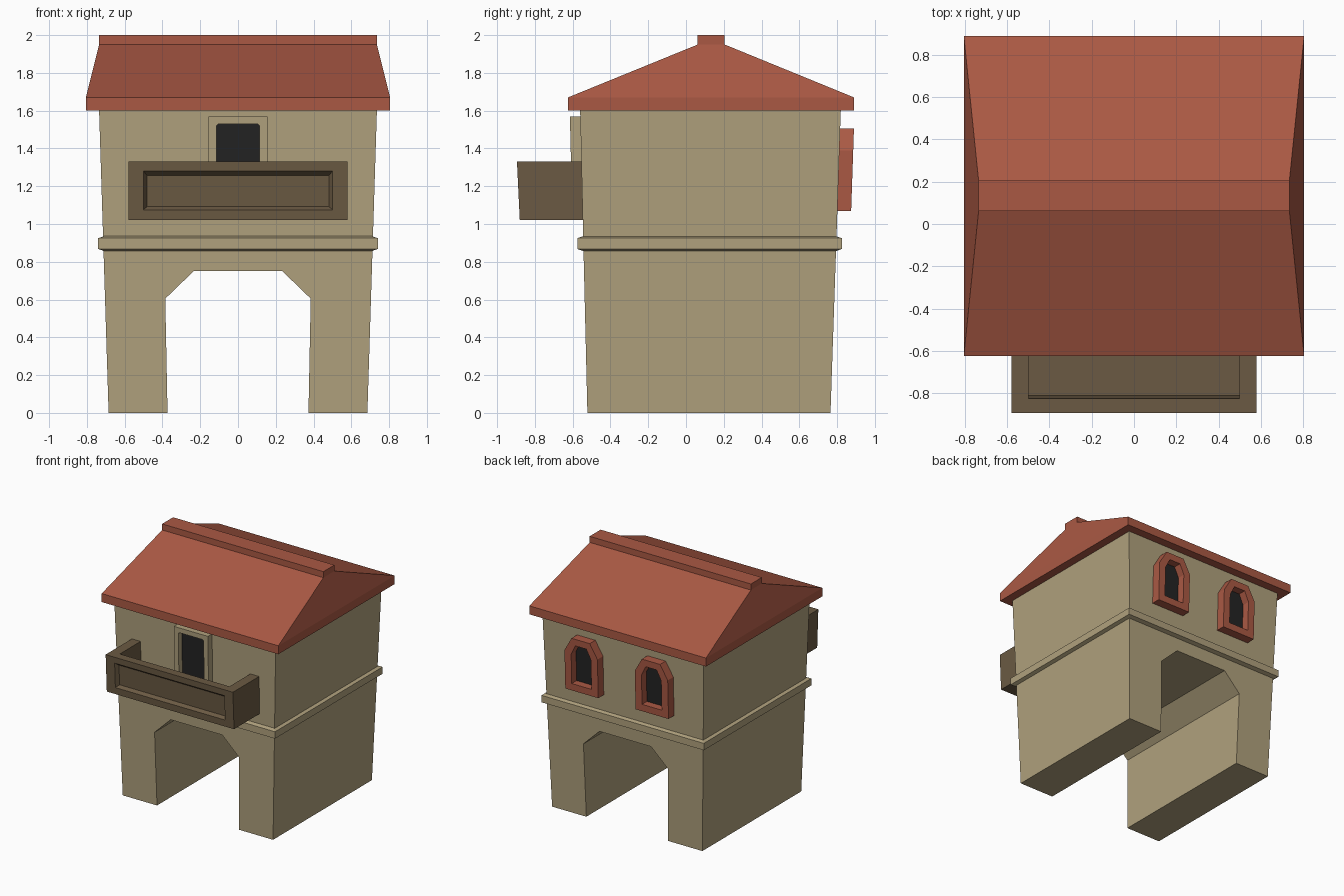
import bpy, bmesh

if "Cube" in bpy.data.objects:
    bpy.data.objects.remove(bpy.data.objects["Cube"])


def material(name, rgb):
    lin = [((c / 255 + 0.055) / 1.055) ** 2.4 for c in rgb]
    m = bpy.data.materials.new(name)
    m.diffuse_color = (*lin, 1)
    m.use_nodes = True
    m.node_tree.nodes["Principled BSDF"].inputs["Base Color"].default_value = m.diffuse_color
    return m


TAN = material("tan plaster", (176, 161, 125))
RED = material("red roof tile", (170, 89, 68))
BROWN = material("brown wood", (107, 90, 67))
DARK = material("dark opening", (35, 35, 35))


# Leaning wall planes: y as a function of height, pushed outward by d
def front(d=0.0):
    return lambda z: -0.522 - 0.024 * z - d


def back(d=0.0):
    return lambda z: 0.765 + 0.034 * z + d


def finish(name, bm, mat):
    bmesh.ops.recalc_face_normals(bm, faces=bm.faces)
    me = bpy.data.meshes.new(name)
    bm.to_mesh(me)
    bm.free()
    me.materials.append(mat)
    ob = bpy.data.objects.new(name, me)
    bpy.context.collection.objects.link(ob)
    return ob


def loop(bm, pts, yfun):
    return [bm.verts.new((x, yfun(z), z)) for x, z in pts]


def bridge(bm, a, b):
    n = len(a)
    for i in range(n):
        j = (i + 1) % n
        bm.faces.new((a[i], a[j], b[j], b[i]))


def prism(name, pts, y0, y1, mat):
    """Front-view outline extruded between two leaning planes."""
    bm = bmesh.new()
    a, b = loop(bm, pts, y0), loop(bm, pts, y1)
    bm.faces.new(a)
    bm.faces.new(b)
    bridge(bm, a, b)
    return finish(name, bm, mat)


def ring(name, outer, inner, y0, y1, mat, inner_deep=None):
    """Frame with a hole; the hole may narrow with depth."""
    bm = bmesh.new()
    loops = [loop(bm, outer, y0), loop(bm, inner, y0),
             loop(bm, inner_deep or inner, y1), loop(bm, outer, y1)]
    for i in range(4):
        bridge(bm, loops[i], loops[(i + 1) % 4])
    return finish(name, bm, mat)


def loft(name, levels, mat):
    """Stack of rectangles (half width, y min, y max, z) skinned and capped."""
    bm = bmesh.new()
    ls = [[bm.verts.new(p) for p in ((-x, a, z), (x, a, z), (x, b, z), (-x, b, z))]
          for x, a, b, z in levels]
    for p, q in zip(ls, ls[1:]):
        bridge(bm, p, q)
    bm.faces.new(ls[0])
    bm.faces.new(ls[-1])
    return finish(name, bm, mat)


def rect(x0, x1, z0, z1):
    return [(x0, z0), (x1, z0), (x1, z1), (x0, z1)]


def mirrored(half):
    return half + [(-x, z) for x, z in reversed(half)]


# Tapered walls with the passage running through
prism("walls", mirrored([(0.235, 0.75), (0.385, 0.605), (0.373, 0),
                         (0.685, 0), (0.736, 1.62)]), front(), back(), TAN)

# String course
loft("string_course", [(0.705, -0.54, 0.79, 0.855), (0.74, -0.575, 0.825, 0.868),
                       (0.74, -0.575, 0.825, 0.925), (0.705, -0.54, 0.79, 0.937)], TAN)

# Roof and ridge cap
loft("roof", [(0.805, -0.625, 0.89, 1.6), (0.805, -0.625, 0.89, 1.67),
              (0.735, 0.062, 0.205, 1.95)], RED)
loft("ridge_cap", [(0.735, 0.062, 0.205, 1.945), (0.735, 0.062, 0.205, 2.0)], RED)

# Balcony: recessed front panel, back of the front wall, sides and floor
def bal(d):
    return lambda z: -0.88 - 0.048 * (z - 1.02) + d


ring("balcony_front", rect(-0.58, 0.58, 1.02, 1.33), rect(-0.5, 0.5, 1.075, 1.28),
     bal(0), bal(0.03), BROWN, rect(-0.482, 0.482, 1.092, 1.257))
prism("balcony_front_wall", rect(-0.58, 0.58, 1.02, 1.33), bal(0.03), bal(0.07), BROWN)
for side, s in (("left", -1), ("right", 1)):
    prism("balcony_side_" + side, rect(s * 0.5, s * 0.58, 1.02, 1.33),
          bal(0.07), front(-0.02), BROWN)
prism("balcony_floor", rect(-0.5, 0.5, 1.02, 1.06), bal(0.07), front(-0.02), BROWN)

# Balcony door
prism("door_frame", mirrored([(0.105, 1.53), (0.115, 1.52), (0.115, 1.06),
                              (0.155, 1.06), (0.155, 1.57)]), front(0.055), front(-0.01), TAN)
prism("door_opening", mirrored([(0.115, 1.06), (0.115, 1.53)]),
      front(0.009), front(0.001), DARK)

# Arched back windows
for side, cx in (("left", -0.303), ("right", 0.338)):
    outer = [(cx + x, z) for x, z in mirrored([(0.15, 1.068), (0.15, 1.39), (0.083, 1.505)])]
    inner = [(cx + x, z) for x, z in mirrored([(0.09, 1.125), (0.09, 1.37), (0.05, 1.45)])]
    ring("window_frame_" + side, outer, inner, back(0.073), back(-0.01), RED)
    prism("window_opening_" + side, inner, back(0.009), back(0.001), DARK)
